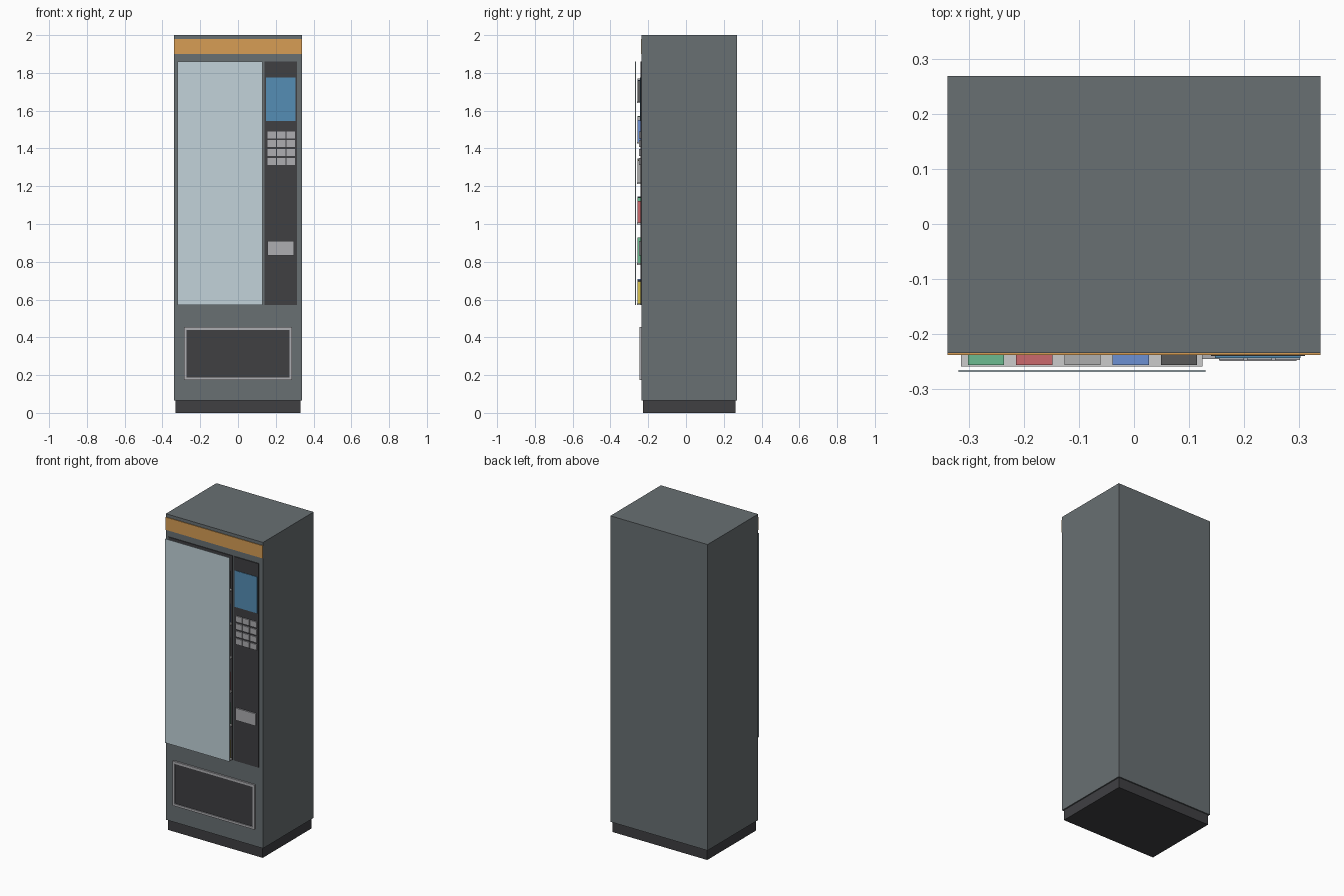
import bpy
import random

if "Cube" in bpy.data.objects:
    bpy.data.objects.remove(bpy.data.objects["Cube"])

random.seed(4)


def material(name, r, g, b):
    m = bpy.data.materials.new(name)
    m.diffuse_color = (r, g, b, 1)
    m.use_nodes = True
    m.node_tree.nodes["Principled BSDF"].inputs["Base Color"].default_value = m.diffuse_color
    return m


BODY = material("body_grey", 0.14, 0.16, 0.17)
DARK = material("dark", 0.05, 0.05, 0.055)
METAL = material("metal", 0.42, 0.42, 0.44)
ORANGE = material("orange", 0.68, 0.34, 0.09)
GLASS = material("pale_glass", 0.54, 0.65, 0.70)
SCREEN = material("screen_blue", 0.09, 0.27, 0.46)
SHELF = material("shelf_grey", 0.6, 0.6, 0.6)
PRODUCTS = [material("yellow", 0.7, 0.55, 0.08), material("green", 0.15, 0.5, 0.28),
            material("red", 0.6, 0.14, 0.15), material("light_grey", 0.42, 0.42, 0.42),
            material("blue", 0.15, 0.28, 0.65), material("charcoal", 0.1, 0.1, 0.1)]


def box(name, x0, x1, y0, y1, z0, z1, mat):
    bpy.ops.mesh.primitive_cube_add(size=1)
    ob = bpy.context.object
    ob.name = name
    for v in ob.data.vertices:
        v.co = (x1 if v.co.x > 0 else x0,
                y1 if v.co.y > 0 else y0,
                z1 if v.co.z > 0 else z0)
    ob.data.materials.append(mat)
    return ob


FRONT = -0.235

# Cabinet, plinth and top stripe
box("cabinet", -0.34, 0.34, FRONT, 0.27, 0.065, 2.0, BODY)
box("plinth", -0.332, 0.332, -0.227, 0.262, 0, 0.065, DARK)
box("top_stripe", -0.34, 0.34, -0.239, FRONT, 1.90, 1.98, ORANGE)

# Display window: dark backing, glass pane held in front
box("display_back", -0.32, 0.13, -0.239, FRONT, 0.57, 1.86, DARK)
box("glass_pane", -0.32, 0.13, -0.27, -0.266, 0.57, 1.86, GLASS)

# Shelves with rows of products
for row in range(6):
    z = 1.64 - row * 0.214
    box("shelf", -0.315, 0.125, -0.26, -0.238, z, z + 0.009, SHELF)
    for col in range(5):
        x = -0.27 + col * 0.088
        h = random.uniform(0.11, 0.14)
        box("product", x - 0.033, x + 0.033, -0.257, -0.238, z + 0.009, z + 0.009 + h,
            PRODUCTS[(col - row + 1) % 6])

# Control panel with screen, keypad and card reader
box("control_panel", 0.14, 0.312, -0.241, FRONT, 0.57, 1.86, DARK)
box("screen", 0.148, 0.304, -0.244, -0.24, 1.545, 1.775, SCREEN)
for row in range(4):
    for col in range(3):
        x, z = 0.155 + col * 0.051, 1.312 + row * 0.0473
        box("key", x, x + 0.046, -0.248, -0.24, z, z + 0.037, METAL)
box("card_reader", 0.156, 0.296, -0.25, -0.24, 0.833, 0.91, METAL)

# Delivery hatch with metal frame
box("hatch_door", -0.273, 0.273, -0.24, FRONT, 0.187, 0.44, DARK)
for s in (-1, 1):
    x0, x1 = sorted((s * 0.273, s * 0.286))
    box("hatch_frame_side", x0, x1, -0.246, FRONT, 0.173, 0.455, METAL)
box("hatch_frame_top", -0.273, 0.273, -0.246, FRONT, 0.44, 0.455, METAL)
box("hatch_frame_bottom", -0.273, 0.273, -0.246, FRONT, 0.173, 0.187, METAL)
